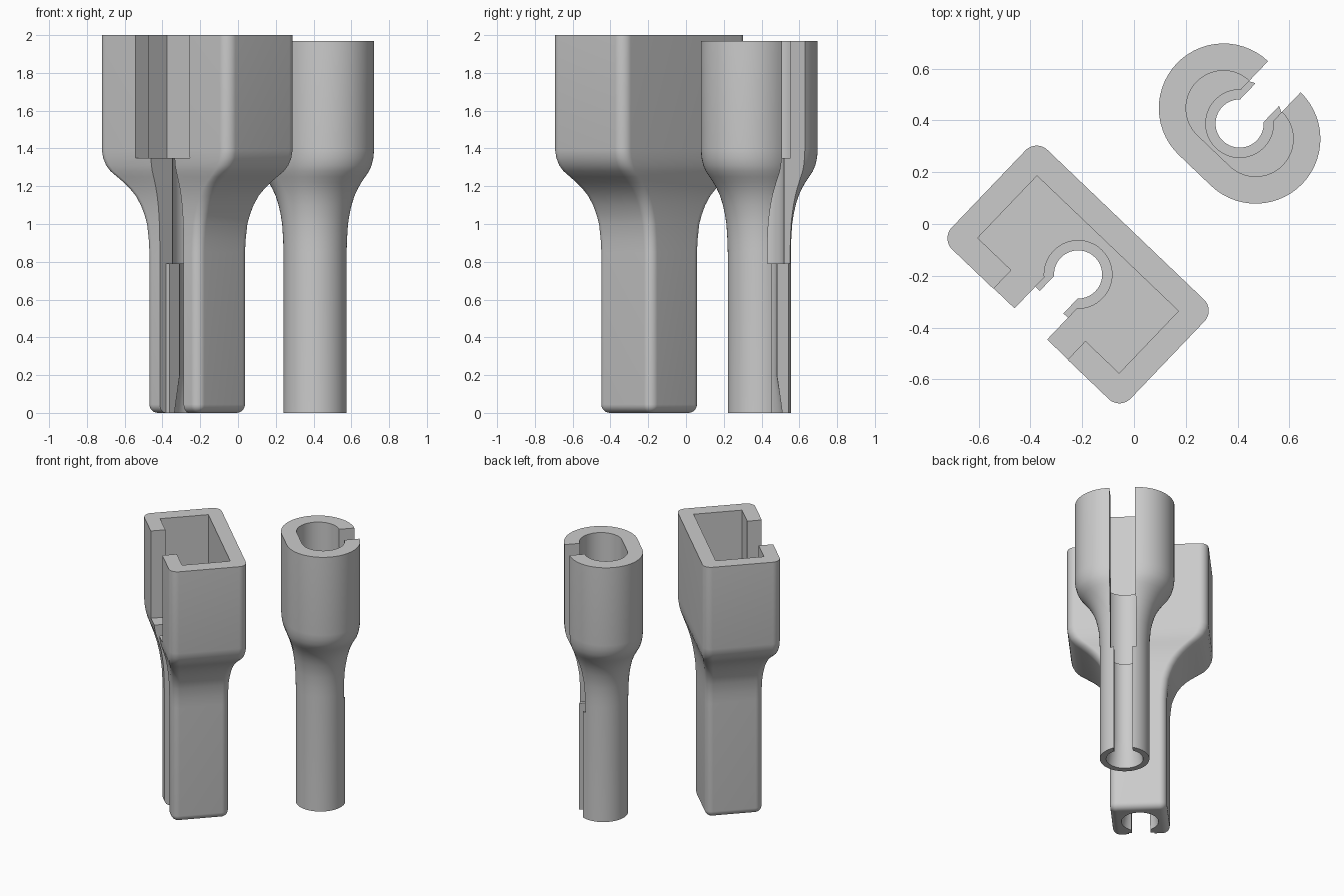
import bpy, bmesh, math
from mathutils import Matrix

cube = bpy.data.objects.get("Cube")
if cube:
    bpy.data.objects.remove(cube, do_unlink=True)

grey = bpy.data.materials.new("plain_grey")
grey.use_nodes = True
grey.diffuse_color = (0.6, 0.6, 0.6, 1)
grey.node_tree.nodes["Principled BSDF"].inputs["Base Color"].default_value = (0.6, 0.6, 0.6, 1)

FLOOR, LEDGE = 1.35, 0.79          # heights of the socket floor and the bore step
SLOT, NARROW = 0.087, 0.063        # half widths of the cable slot
TURN = math.radians(-43.7)

# Neck curve: height and how far the wide head has shrunk to the narrow stem
NECK = [(0.85, 1), (0.92, .985), (1.0, .95), (1.05, .895), (1.1, .82), (1.15, .71),
        (1.19, .58), (1.22, .46), (1.25, .32), (1.28, .18), (1.31, .09), (1.35, .025), (1.39, 0)]


def make_object(name, bm):
    bmesh.ops.remove_doubles(bm, verts=bm.verts, dist=1e-5)
    bmesh.ops.recalc_face_normals(bm, faces=bm.faces)
    mesh = bpy.data.meshes.new(name)
    bm.to_mesh(mesh)
    bm.free()
    obj = bpy.data.objects.new(name, mesh)
    bpy.context.collection.objects.link(obj)
    return obj


def outline(hx, hy, r, steps=14):
    """Rounded rectangle as a list of points."""
    pts = []
    for k, (sx, sy) in enumerate([(1, 1), (-1, 1), (-1, -1), (1, -1)]):
        for i in range(steps + 1):
            a = math.pi / 2 * (k + i / steps)
            pts.append((sx * (hx - r) + r * math.cos(a), sy * (hy - r) + r * math.sin(a)))
    return pts


def loft(name, sections):
    """Skin over rounded rectangles given as (z, hx, hy, r)."""
    bm = bmesh.new()
    rings = [[bm.verts.new((x, y, z)) for x, y in outline(hx, hy, r)]
             for z, hx, hy, r in sections]
    n = len(rings[0])
    for low, high in zip(rings, rings[1:]):
        for i in range(n):
            j = (i + 1) % n
            bm.faces.new((low[i], low[j], high[j], high[i]))
    bm.faces.new(rings[0][::-1])
    bm.faces.new(rings[-1])
    return make_object(name, bm)


def box(hx, y0, y1, z0, z1):
    bm = bmesh.new()
    bmesh.ops.create_cube(bm, size=1, matrix=Matrix.Translation((0, (y0 + y1) / 2, (z0 + z1) / 2))
                          @ Matrix.Diagonal((2 * hx, abs(y1 - y0), z1 - z0, 1)))
    return make_object("cutter", bm)


def tube(r0, r1, z0, z1):
    bm = bmesh.new()
    bmesh.ops.create_cone(bm, cap_ends=True, segments=56, radius1=r0, radius2=r1,
                          depth=z1 - z0, matrix=Matrix.Translation((0, 0, (z0 + z1) / 2)))
    return make_object("cutter", bm)


def blend(head, stem):
    return [(z, *(h + (s - h) * t for h, s in zip(head, stem))) for z, t in NECK]


def cut_and_place(obj, cutters, x, y):
    for c in cutters:
        c.hide_render = True
        mod = obj.modifiers.new("cut", 'BOOLEAN')
        mod.operation, mod.solver, mod.object = 'DIFFERENCE', 'EXACT', c
    bpy.context.view_layer.update()
    baked = bpy.data.meshes.new_from_object(
        obj.evaluated_get(bpy.context.evaluated_depsgraph_get()))
    obj.modifiers.clear()
    obj.data = baked
    for c in cutters:
        bpy.data.objects.remove(c, do_unlink=True)
    baked.materials.clear()
    baked.materials.append(grey)
    obj.location = (x, y, 0)
    obj.rotation_euler.z = TURN
    bpy.ops.object.select_all(action='DESELECT')
    obj.select_set(True)
    bpy.context.view_layer.objects.active = obj
    bpy.ops.object.shade_smooth_by_angle(angle=math.radians(30))


def cable_cutters(side):
    """Stepped bore, flared foot and side slot, opening toward side (+1 or -1 in y)."""
    return [tube(.131, .131, LEDGE, FLOOR + .05),
            tube(.093, .093, -.1, LEDGE + .05),
            tube(.141, .093, -.1, .2),
            box(SLOT, 0, side * .7, LEDGE, FLOOR + .05),
            box(NARROW, 0, side * .7, -.1, LEDGE + .05)]


# Rectangular housing with rounded foot
head, stem, edge = (.478, .266, .06), (.192, .195, .05), .045
foot = []
for i in range(7):
    a = math.pi / 2 * i / 6
    inset = edge * (1 - math.sin(a))
    foot.append((edge * (1 - math.cos(a)), *(v - inset for v in stem)))
square_housing = loft("square_housing", foot + blend(head, stem) + [(2.0, *head)])
cut_and_place(square_housing, [box(.378, -.166, .166, FLOOR, 2.1),
                               box(.198, -.1, -.6, FLOOR, 2.1),
                               box(SLOT, -.148, -.6, -.1, LEDGE + .1)]
              + cable_cutters(-1), -.216, -.195)

# Oval housing with a round stem
head, stem = (.336, .25, .25), (.167, .167, .167)
oval_housing = loft("oval_housing", [(0, *stem)] + blend(head, stem) + [(1.97, *head)])
oval = (.231, .145, .145)
cut_and_place(oval_housing, [loft("cutter", [(FLOOR, *oval), (2.1, *oval)]),
                             box(SLOT, 0, .6, FLOOR, 2.1)]
              + cable_cutters(1), .408, .388)
